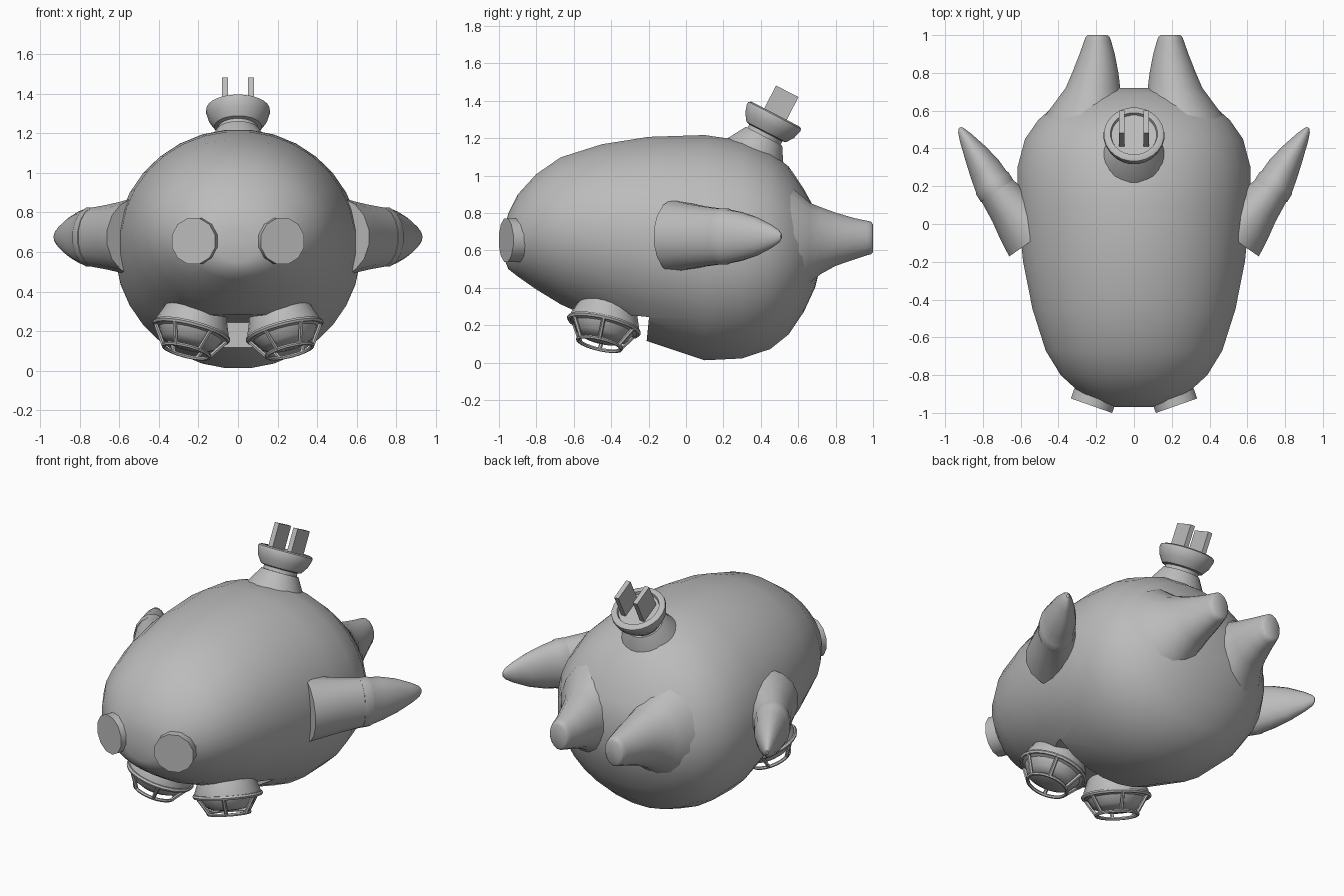
import bpy, bmesh, math
from mathutils import Vector

cube = bpy.data.objects.get("Cube")
if cube:
    bpy.data.objects.remove(cube, do_unlink=True)

grey = bpy.data.materials.new("plain_grey")
grey.use_nodes = True
grey.diffuse_color = (0.5, 0.5, 0.5, 1)
grey.node_tree.nodes["Principled BSDF"].inputs["Base Color"].default_value = (0.5, 0.5, 0.5, 1)

X, Y, Z = Vector((1, 0, 0)), Vector((0, 1, 0)), Vector((0, 0, 1))


def finish(name, bm, angle=35):
    bmesh.ops.recalc_face_normals(bm, faces=bm.faces)
    mesh = bpy.data.meshes.new(name)
    bm.to_mesh(mesh)
    bm.free()
    mesh.materials.append(grey)
    ob = bpy.data.objects.new(name, mesh)
    bpy.context.collection.objects.link(ob)
    smooth(ob, angle)
    return ob


def smooth(ob, angle):
    bpy.ops.object.select_all(action="DESELECT")
    ob.select_set(True)
    bpy.context.view_layer.objects.active = ob
    bpy.ops.object.shade_smooth_by_angle(angle=math.radians(angle))


def loft(name, rings, u, v, sides=24, closed=False, angle=35):
    """Skin elliptical rings (centre, radius along u, radius along v)."""
    bm = bmesh.new()
    loops = []
    for c, ru, rv in rings:
        turn = [2 * math.pi * (i + 0.5) / sides for i in range(sides)]
        loops.append([bm.verts.new(c + u * ru * math.cos(t) + v * rv * math.sin(t)) for t in turn])
    pairs = list(zip(loops, loops[1:])) + ([(loops[-1], loops[0])] if closed else [])
    for a, b in pairs:
        for i in range(sides):
            j = (i + 1) % sides
            bm.faces.new((a[i], a[j], b[j], b[i]))
    if not closed:
        bm.faces.new(loops[0])
        bm.faces.new(loops[-1])
    return finish(name, bm, angle)


def frame(axis):
    u = (Y.cross(axis) if abs(axis.y) < 0.8 else Z.cross(axis)).normalized()
    return u, axis.cross(u)


def lathe(name, base, axis, profile, sides=24, closed=False):
    """Turn (radius, distance) points about an axis."""
    axis = axis.normalized()
    return loft(name, [(base + axis * s, r, r) for r, s in profile], *frame(axis), sides, closed)


def hoop(name, base, axis, radius, s, thick):
    turn = [math.tau * i / 6 for i in range(6)]
    return lathe(name, base, axis, [(radius + thick * math.cos(t), s + thick * math.sin(t)) for t in turn],
                 24, True)


def box(name, centre, axes, size):
    bm = bmesh.new()
    bmesh.ops.create_cube(bm, size=1)
    for vert in bm.verts:
        vert.co = centre + sum((a * k * c for a, k, c in zip(axes, size, vert.co)), Vector())
    return finish(name, bm)


# Body: y, half width, top, bottom
hull = [(-.97, .10, .72, .55), (-.95, .19, .80, .50), (-.9, .28, .90, .46), (-.8, .39, 1.01, .39),
        (-.67, .47, 1.10, .31), (-.45, .54, 1.17, .21), (-.2, .59, 1.21, .11), (.1, .62, 1.22, .01),
        (.3, .62, 1.19, .02), (.45, .58, 1.13, .07), (.55, .51, 1.05, .15), (.63, .42, .93, .27),
        (.69, .30, .82, .40), (.72, .15, .72, .52)]
body = loft("body", [(Vector((0, y, (t + b) / 2)), w, (t - b) / 2) for y, w, t, b in hull], X, Z, 32, angle=40)

# Recess under the nose that holds the lamps
slope = Vector((0, 1, -0.1)).normalized()
up = X.cross(slope)
cutter = box("recess_cutter", Vector((0, -.72, .045)), (X, slope, up), (2, 1, .5))
cutter.hide_render = True
cut = body.modifiers.new("recess", "BOOLEAN")
cut.operation, cut.solver, cut.object = "DIFFERENCE", "EXACT", cutter
bpy.context.view_layer.objects.active = body
bpy.ops.object.modifier_apply(modifier=cut.name)
bpy.data.objects.remove(cutter, do_unlink=True)
smooth(body, 40)

# Plug on the back: neck, cup and two prongs
axis = Vector((0, .46, .89)).normalized()
root = Vector((0, .36, 1.1))
lathe("plug_neck", root, axis, [(.20, -.08), (.185, 0), (.11, .125), (.09, .125)])
lathe("plug_cup", root, axis, [(.10, .1), (.10, .145), (.12, .15), (.148, .19), (.162, .235), (.16, .25),
                               (.145, .258), (.125, .258), (.12, .24)])
side = axis.cross(X)
for sx, tag in ((1, "left"), (-1, "right")):
    box("plug_prong_" + tag, root + axis * .31 + X * sx * .065, (X, side, axis), (.03, .135, .17))

for sx, tag in ((1, "left"), (-1, "right")):
    # Eyes
    lathe("eye_" + tag, Vector((sx * .225, -.962, .655)), Vector((sx * .33, -.94, 0)),
          [(.12, -.1), (.12, 0)], 12)

    # Tail fins: y, inner x, outer x, top, bottom
    fin = [(.45, .02, .52, .98, .28), (.58, .03, .47, .93, .35), (.66, .05, .41, .86, .42),
           (.72, .07, .365, .835, .47), (.8, .08, .33, .805, .515), (.9, .10, .29, .775, .55),
           (.97, .12, .265, .76, .573), (.99, .128, .257, .755, .578), (1, .14, .245, .74, .59)]
    loft("tail_fin_" + tag, [(Vector((sx * (a + b) / 2, y, (t + d) / 2)), (b - a) / 2, (t - d) / 2)
                             for y, a, b, t, d in fin], X, Z, 16, angle=50)

    # Arms: upper sleeve and pointed tip, skinned along a swept-back path
    across = Vector((sx * .82, -.57, 0))
    sleeve = [(.50, -.06, .2, .2), (.58, .01, .16, .18), (.65, .085, .125, .165), (.735, .19, .10, .15)]
    tip = [(.725, .175, .106, .152), (.75, .215, .106, .152), (.757, .226, .100, .146),
           (.79, .29, .09, .133), (.84, .375, .066, .104), (.89, .455, .038, .062),
           (.915, .495, .02, .034), (.922, .51, .007, .012)]
    for part, path in (("arm_sleeve_", sleeve), ("arm_tip_", tip)):
        loft(part + tag, [(Vector((sx * x, y, .675)), w, h) for x, y, w, h in path], across, Z, 16)

    # Lamps with wire cages
    seat = Vector((sx * .215, -.42, .28))
    down = Vector((sx * .24, -.22, -.94)).normalized()
    lathe("lamp_housing_" + tag, seat, down,
          [(.15, -.06), (.165, .0), (.188, .06), (.188, .09), (.165, .1), (.14, .145), (.10, .165), (.04, .175)])
    hoop("cage_rim_" + tag, seat, down, .19, .085, .013)
    hoop("cage_ring_" + tag, seat, down, .12, .19, .010)
    u, v = frame(down)
    for i in range(6):
        t = math.tau * i / 6
        out = u * math.cos(t) + v * math.sin(t)
        a, b = seat + out * .19 + down * .085, seat + out * .12 + down * .19
        lathe(f"cage_bar_{tag}_{i + 1}", a, b - a, [(.011, 0), (.011, (b - a).length)], 6)
